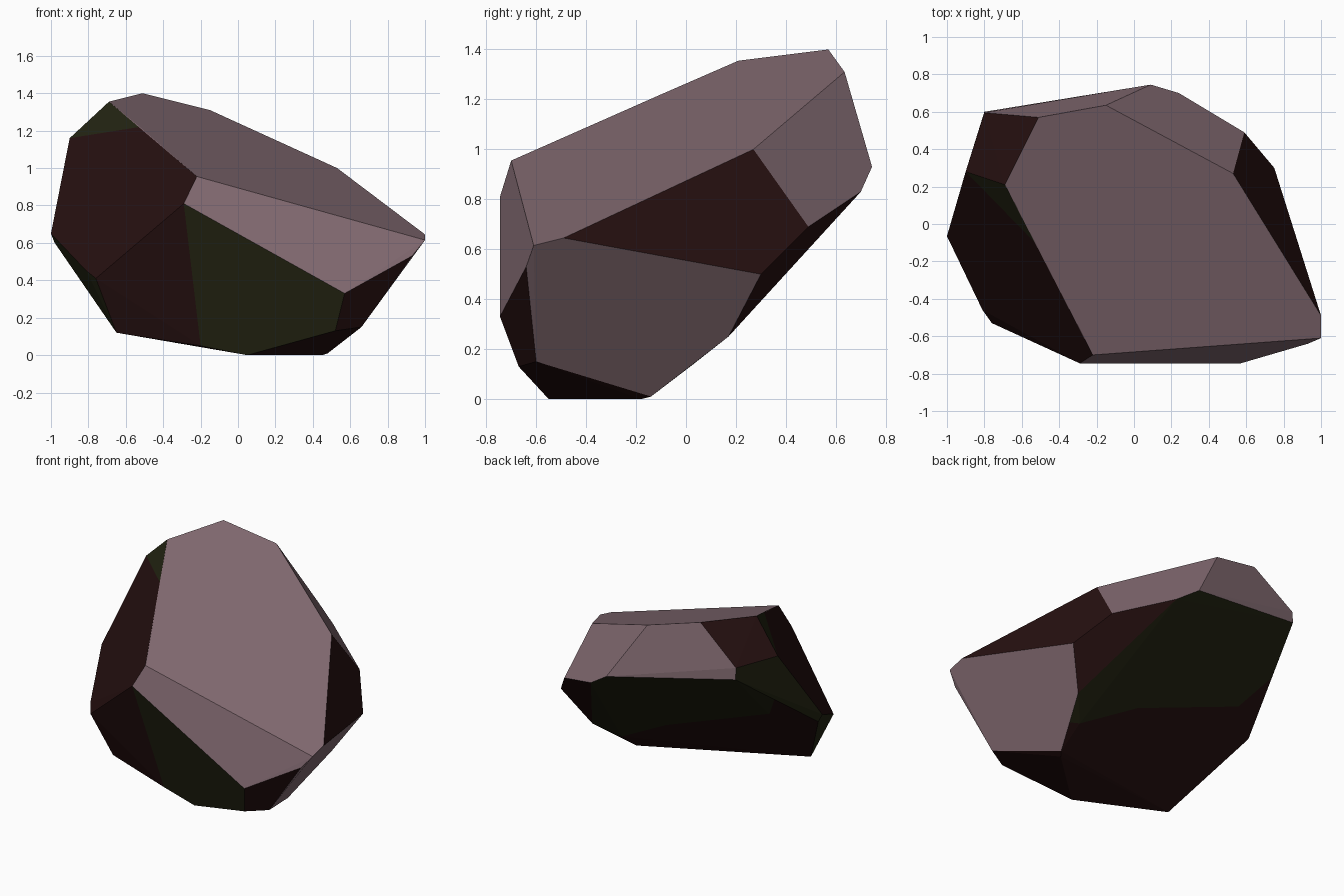
import bpy
import bmesh
from math import radians
from mathutils import Vector

cube = bpy.data.objects.get("Cube")
if cube:
    bpy.data.objects.remove(cube, do_unlink=True)


def make_material(name, colour):
    mat = bpy.data.materials.new(name)
    mat.use_nodes = True
    mat.diffuse_color = (*colour, 1)
    bsdf = next(n for n in mat.node_tree.nodes if n.type == 'BSDF_PRINCIPLED')
    bsdf.inputs["Base Color"].default_value = (*colour, 1)
    bsdf.inputs["Roughness"].default_value = 0.9
    return mat


MAUVE, RED, GREEN = range(3)
materials = [
    make_material("dusty mauve", (.23, .148, .17)),
    make_material("dark red brown", (.019, .005, .005)),
    make_material("dark moss green", (.017, .018, .006)),
]

# Corners of the boulder, grouped by region
corners = [
    # sloping top
    (-.51, .57, 1.4), (-.15, .635, 1.31), (.53, .27, 1), (1, -.49, .645),
    (1, -.61, .615), (-.22, -.7, .955), (-.525, -.1, 1.22), (-.69, .21, 1.355),
    # front
    (-.29, -.745, .81), (.57, -.745, .33), (.93, -.64, .53),
    (.52, -.67, .13), (.66, -.6, .15),
    # underside
    (.05, -.55, 0), (-.2, -.525, .05), (-.65, -.44, .12),
    (.48, -.14, .01), (.45, -.18, 0), (.47, .03, .14), (.6, .17, .25),
    # back and +x flank
    (.75, .3, .5), (.59, .49, .69), (.24, .7, .83), (.09, .745, .93),
    # -x flank
    (-.8, .595, 1.17), (-.8, .6, 1.09), (-.9, .28, 1.16), (-1, -.065, .65),
    (-.98, -.05, .6), (-.81, -.46, .45), (-.76, -.53, .41),
]

# Facet directions and the colour of each
facets = {
    "top": (MAUVE, (.28, -.26, .93)),
    "front_bevel": (MAUVE, (.14, -.96, .25)),
    "flank": (MAUVE, (.8, .14, -.58)),
    "back_corner": (MAUVE, (.58, .61, .54)),
    "back_upper": (MAUVE, (-.13, .97, .2)),
    "front": (GREEN, (-.17, -.94, -.3)),
    "side": (GREEN, (-.95, .3, -.02)),
    "back_lower": (GREEN, (-.24, .67, -.71)),
    "side_lower": (GREEN, (-.88, -.2, -.44)),
    "shoulder": (RED, (-.66, -.56, .5)),
    "flank_upper": (RED, (.85, .34, .4)),
    "crown": (RED, (-.6, .2, .78)),
    "back_under": (RED, (.26, .78, -.56)),
    "underside": (RED, (-.11, .31, -.94)),
    "front_chip": (RED, (.46, -.79, -.41)),
    "front_under": (RED, (.21, -.2, -.95)),
}

# Two-tone facets: axis along the border, axis across it, border path;
# green lies beyond the border and red before it
borders = {
    "front": (2, 0, [(.05, -.2), (.81, -.29)]),
    "shoulder": (0, 2, [(-.9, 1.16), (-.525, 1.22)]),
    "back_lower": (0, 1, [(-.88, .29), (-.74, .14), (.07, .12), (.47, .03)]),
}


def facet_of(face):
    return max(facets, key=lambda k: face.normal.dot(
        Vector(facets[k][1]).normalized()))


def border_height(path, t):
    """Position of the border at t, with its ends continued."""
    for (a, fa), (b, fb) in zip(path, path[1:]):
        if t <= b:
            break
    return fa + (fb - fa) * (t - a) / (b - a)


# Solid rock
bm = bmesh.new()
for co in corners:
    bm.verts.new(co)
hull = bmesh.ops.convex_hull(bm, input=bm.verts[:])
spare = {g for key in ("geom_interior", "geom_unused") for g in hull[key]
         if isinstance(g, bmesh.types.BMVert)}
bmesh.ops.delete(bm, geom=list(spare), context='VERTS')
bmesh.ops.recalc_face_normals(bm, faces=bm.faces[:])
bm.normal_update()

# Cut the colour borders into the two-tone facets
for name, (along, across, path) in borders.items():
    for (a, fa), (b, fb) in zip(path, path[1:]):
        point, normal = Vector(), Vector()
        point[along], point[across] = a, fa
        normal[along], normal[across] = fb - fa, a - b
        faces = [f for f in bm.faces if facet_of(f) == name]
        geom = set(faces)
        for f in faces:
            geom.update(f.edges)
            geom.update(f.verts)
        bmesh.ops.bisect_plane(bm, geom=list(geom), dist=.0001,
                               plane_co=point, plane_no=normal.normalized())
        bm.normal_update()

# Colour by facet
for face in bm.faces:
    name = facet_of(face)
    colour = facets[name][0]
    if name in borders:
        along, across, path = borders[name]
        centre = face.calc_center_median()
        beyond = centre[across] > border_height(path, centre[along])
        colour = GREEN if beyond else RED
    face.material_index = colour
    face.smooth = False

# Merge nearly level triangles into clean facets
bmesh.ops.dissolve_limit(bm, angle_limit=radians(3), verts=bm.verts[:],
                         edges=bm.edges[:], delimit={'MATERIAL'})

mesh = bpy.data.meshes.new("boulder")
bm.to_mesh(mesh)
bm.free()
for mat in materials:
    mesh.materials.append(mat)
boulder = bpy.data.objects.new("boulder", mesh)
bpy.context.collection.objects.link(boulder)
